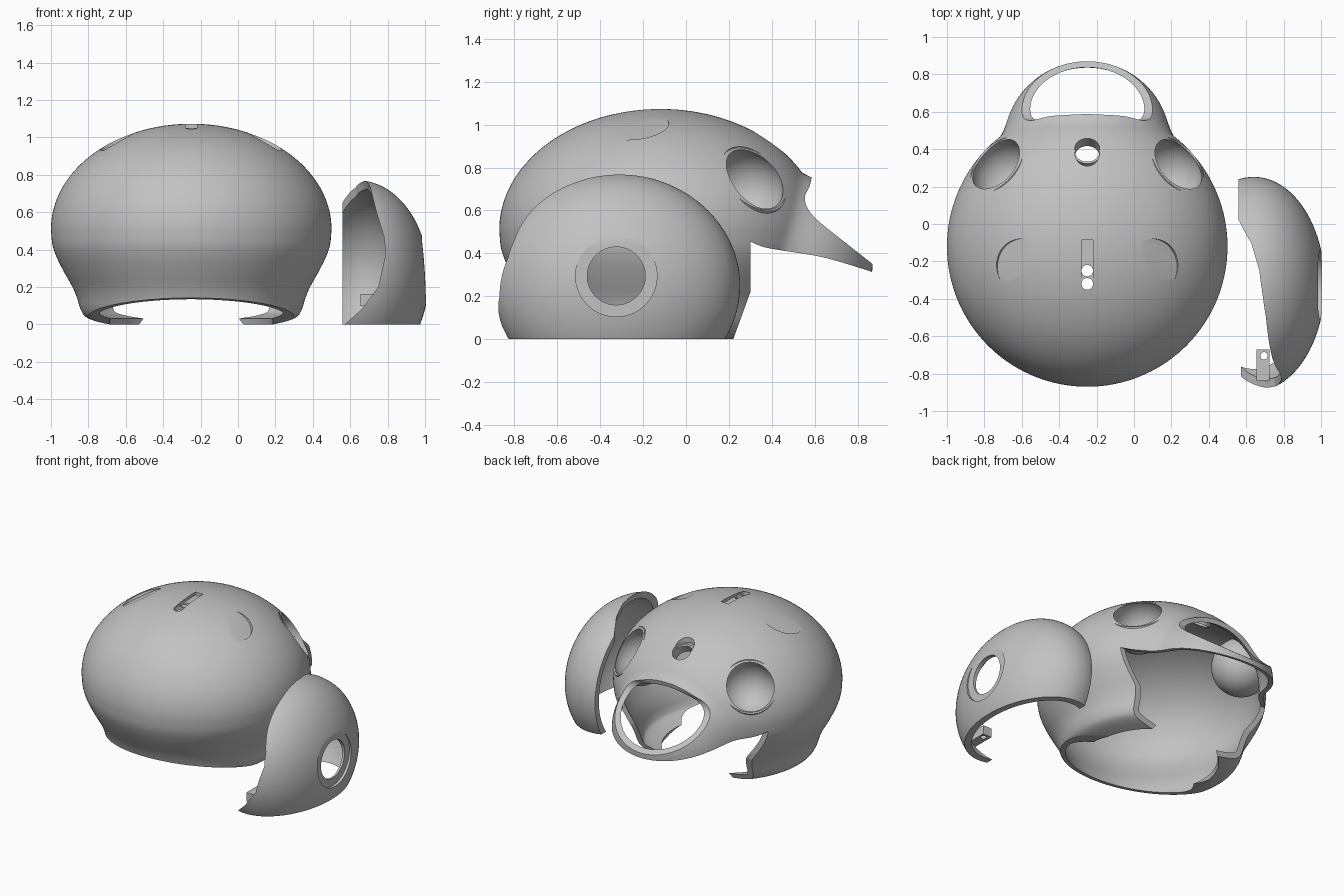
import bpy, bmesh, math
from mathutils import Vector, Matrix

cube = bpy.data.objects.get("Cube")
if cube:
    bpy.data.objects.remove(cube, do_unlink=True)

grey = bpy.data.materials.new("plain grey")
grey.use_nodes = True
COLOUR = (0.54, 0.54, 0.54, 1)
grey.diffuse_color = COLOUR
grey.node_tree.nodes["Principled BSDF"].inputs["Base Color"].default_value = COLOUR

CX, CY = -0.25, -0.12      # helmet axis
WALL = 0.032


def make(name, bm, cutter=False):
    bmesh.ops.recalc_face_normals(bm, faces=bm.faces)
    mesh = bpy.data.meshes.new(name)
    bm.to_mesh(mesh)
    bm.free()
    mesh.materials.append(grey)
    ob = bpy.data.objects.new(name, mesh)
    bpy.context.collection.objects.link(ob)
    ob.hide_render = cutter
    return ob


def loft(bm, rings):
    """Skin equal-length closed rings of points."""
    rows = [[bm.verts.new(p) for p in ring] for ring in rings]
    n = len(rows[0])
    for a, b in zip(rows, rows[1:]):
        for i in range(n):
            j = (i + 1) % n
            bm.faces.new((a[i], a[j], b[j], b[i]))
    return rows


def side_prism(points):
    """Cutter with a (y, z) outline running across x."""
    bm = bmesh.new()
    rows = loft(bm, [[(x, y, z) for y, z in points] for x in (-1.5, 1.5)])
    for row in rows:
        bm.faces.new(row)
    return make("cutter", bm, True)


def rod(base, direction, radius, length, ends=True, name="cutter"):
    """Cylinder growing from base along direction."""
    turn = Vector(direction).to_track_quat('Z', 'Y').to_matrix().to_4x4()
    bm = bmesh.new()
    bmesh.ops.create_cone(bm, cap_ends=ends, segments=48, radius1=radius, radius2=radius,
                          depth=length, matrix=Matrix.Translation(base) @ turn
                          @ Matrix.Translation((0, 0, length / 2)))
    return make(name, bm, name == "cutter")


def box(centre, size, name="cutter"):
    bm = bmesh.new()
    bmesh.ops.create_cube(bm, size=1, matrix=Matrix.Translation(centre) @ Matrix.Diagonal((*size, 1)))
    return make(name, bm, name == "cutter")


def ball(centre, radius, open_dir=None, depth=0.0, name="cutter"):
    """Sphere, optionally with the cap facing open_dir removed."""
    bm = bmesh.new()
    bmesh.ops.create_uvsphere(bm, u_segments=48, v_segments=32, radius=radius)
    if open_dir:
        bmesh.ops.bisect_plane(bm, geom=bm.verts[:] + bm.edges[:] + bm.faces[:],
                               plane_co=open_dir * depth, plane_no=open_dir, clear_outer=True)
    bmesh.ops.translate(bm, vec=centre, verts=bm.verts)
    return make(name, bm, name == "cutter")


def finish(ob, thickness=0.0, cutters=()):
    bpy.context.view_layer.objects.active = ob
    bpy.ops.object.select_all(action='DESELECT')
    ob.select_set(True)
    if thickness:
        mod = ob.modifiers.new("wall", 'SOLIDIFY')
        mod.thickness, mod.offset = thickness, -1
        bpy.ops.object.modifier_apply(modifier=mod.name)
    for c in cutters:
        mod = ob.modifiers.new("cut", 'BOOLEAN')
        mod.operation, mod.solver, mod.object = 'DIFFERENCE', 'EXACT', c
        bpy.ops.object.modifier_apply(modifier=mod.name)
        bpy.data.objects.remove(c, do_unlink=True)
    bpy.ops.object.shade_smooth_by_angle(angle=math.radians(35))


def spline(pts, steps):
    """Catmull-Rom curve through 2D points."""
    pts = [Vector(p) for p in pts]
    ext = [2 * pts[0] - pts[1]] + pts + [2 * pts[-1] - pts[-2]]
    out = []
    for a, b, c, d in zip(ext, ext[1:], ext[2:], ext[3:]):
        for k in range(steps):
            t = k / steps
            out.append(0.5 * (2 * b + (c - a) * t + (2 * a - 5 * b + 4 * c - d) * t * t
                              + (3 * b - a - 3 * c + d) * t ** 3))
    return out + [pts[-1]]


# Helmet: revolved dome blended into a forward hood
def hood_radius(ang, z):
    s, c = abs(math.sin(ang)), math.cos(ang)
    q = 1 - ((z - 0.36) / 0.42) ** 2
    if q <= 0 or c <= 0:
        return 0
    half, reach = 0.45 * math.sqrt(q), 0.54
    if s * reach > half * c:
        return half / s
    return reach * c + math.sqrt(max(half ** 2 - (reach * s) ** 2, 0))


def blend_max(a, b, k=0.07):
    h = max(k - abs(a - b), 0) / k
    return max(a, b) + h * h * k / 4


dome = [(0.75 * math.cos(t), 0.51 + 0.563 * math.sin(t))
        for t in (math.radians(89.5 - 89.5 * i / 44) for i in range(44))]
dome += [tuple(p) for p in spline([(0.75, 0.51), (0.743, 0.43), (0.72, 0.36), (0.68, 0.28),
                                   (0.635, 0.2), (0.61, 0.14), (0.595, 0.09), (0.57, 0.045),
                                   (0.52, 0.02), (0.44, 0.0)], 3)]
rings = []
for r, z in dome:
    ring = []
    for i in range(160):
        a = math.tau * i / 160
        rad = blend_max(r, hood_radius(a, z)) if r > 0.1 else r
        ring.append((CX + rad * math.sin(a), CY + rad * math.cos(a), z))
    rings.append(ring)
bm = bmesh.new()
bm.faces.new(loft(bm, rings)[0])
helmet = make("helmet_shell", bm)

# Face opening, visor window and raised nape edge
window = spline([(0.585, 0.75), (0.575, 0.71), (0.555, 0.67), (0.558, 0.63), (0.58, 0.59),
                 (0.63, 0.54), (0.73, 0.46), (0.87, 0.35)], 3)
underside = spline([(0.3, 0.455), (0.36, 0.43), (0.45, 0.413), (0.6, 0.39), (0.72, 0.36),
                    (0.87, 0.313)], 2)
cutters = [
    side_prism([(0.215, -0.1), (0.22, 0), (0.3, 0.22)] + [tuple(p) for p in underside]
               + [(1.2, 0.2), (1.2, -0.1)]),
    side_prism([(0.8, 0.95)] + [tuple(p) for p in window] + [(1.2, 0.08), (1.2, 0.95)]),
    side_prism([(0.0, -0.01), (-0.72, 0.14), (-1.0, 0.2), (-1.0, -0.1), (0.0, -0.1)]),
    box((CX, -0.217, 1.1), (0.06, 0.265, 0.1)),
]
# Slot holes and brow hole
cutters += [rod((CX, y, 0.9), (0, 0, 1), 0.031, 0.3) for y in (-0.25, -0.32)]
brow = Vector((0, 0.5, 0.86)).normalized()
brow_pos = Vector((CX, 0.405, 0.91))
cutters.append(rod(brow_pos - brow * 0.15, brow, 0.066, 0.3))
cutters.append(rod((CX, 0.375, 0.8), (0, 0, 1), 0.065, 0.3))
# Eye bowls and half-moon dents on both sides
tilt = math.radians(30)
for side, word in ((-1, "right"), (1, "left")):
    out = Vector((side * 0.617, 0.556, 0.55)).normalized()
    centre = Vector((CX + side * 0.436, CY + 0.393, 0.705))
    cutters.append(ball(centre, 0.18))
    finish(ball(centre, 0.181, out, 0.07, word + "_eye_bowl"), -0.015)
    cutters.append(rod((CX + side * 0.35, -0.23, 0.998),
                       (side * math.sin(tilt), 0, math.cos(tilt)), 0.15, 0.2))
finish(helmet, WALL, cutters)
finish(rod(brow_pos - brow * 0.09, brow, 0.066, 0.06, False, "brow_tube"), -0.012)

# Side cover: rounded shell hollowed to fit against the helmet
bm = bmesh.new()
bmesh.ops.create_uvsphere(bm, u_segments=96, v_segments=64, radius=1)
bmesh.ops.transform(bm, verts=bm.verts, matrix=Matrix.Translation((0.64, -0.322, 0.25))
                    @ Matrix.Diagonal((0.38, 0.574, 0.52, 1)))
cover = make("side_cover", bm)

fit = [(0.64, 0.9), (0.70, 0.76), (0.74, 0.6), (0.78, 0.47), (0.79, 0.38), (0.75, 0.2),
       (0.66, 0.08), (0.56, -0.01), (0.56, -0.4)]
bm = bmesh.new()
rows = loft(bm, [[(0.1, y, -0.4), (0.1, y, 0.9)] + [(0.56 + (x - 0.56) * s, y, z) for x, z in fit]
                 for y, s in ((-1.1, 1), (-0.5, 1), (-0.35, 0.9), (-0.25, 0.8), (-0.1, 0.45), (0.02, 0))])
for row in (rows[0], rows[-1]):
    bm.faces.new(row)
hollow = make("cutter", bm, True)
ear = (-0.325, 0.295)
finish(cover, 0.042, [
    box((0.06, -0.3, 0.3), (1, 2, 2)), box((0.6, -0.3, -0.5), (2, 2, 1)), hollow,
    rod((0.985, *ear), (1, 0, 0), 0.19, 0.2), rod((0.8, *ear), (1, 0, 0), 0.135, 0.4)])

# Mounting clip inside the cover
clip = box((0.69, -0.755, 0.13), (0.07, 0.17, 0.065), "cover_clip")
finish(clip, 0, [rod((0.695, -0.705, 0), (0, 0, 1), 0.02, 0.3)])
